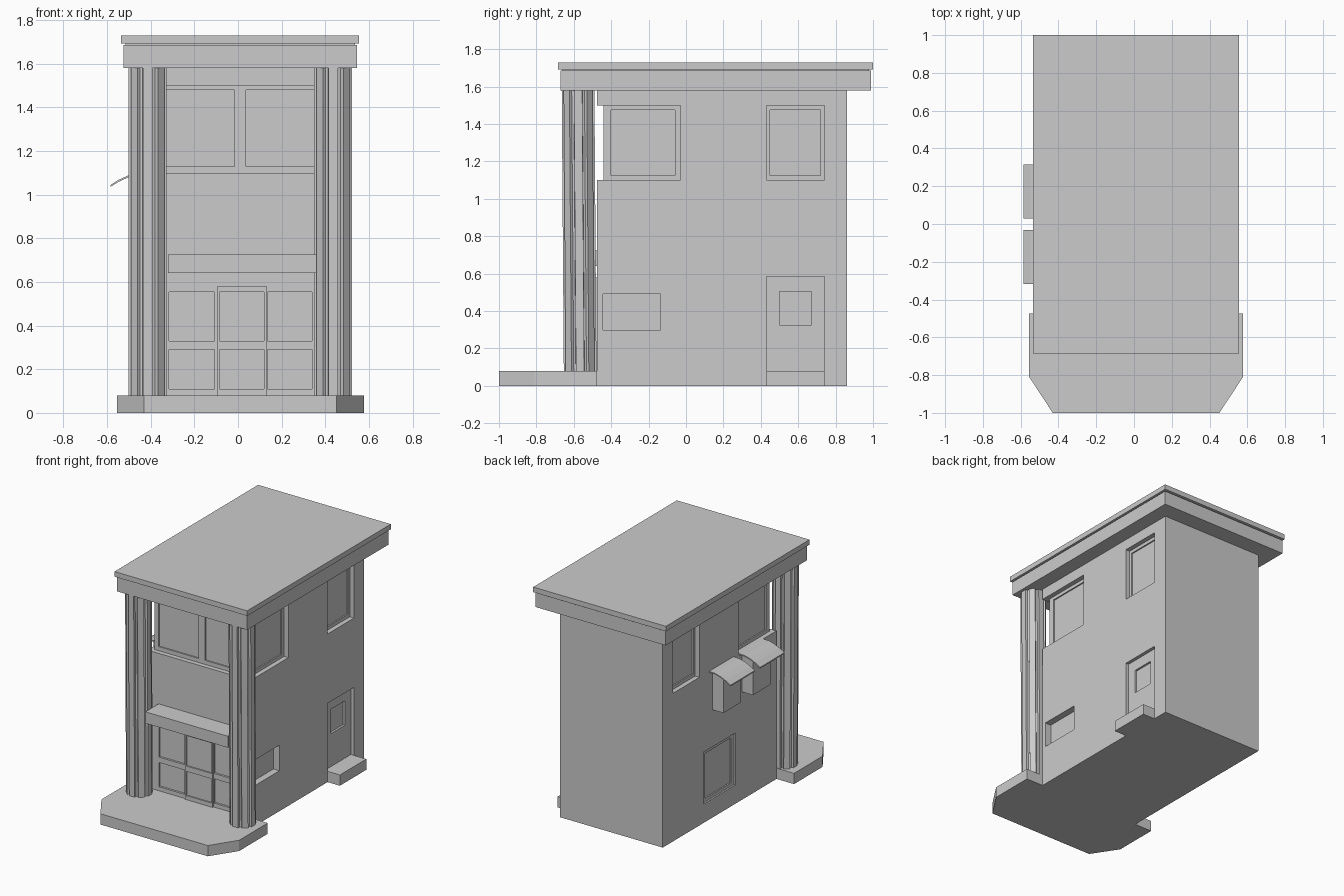
import bpy, bmesh, math

if "Cube" in bpy.data.objects:
    bpy.data.objects.remove(bpy.data.objects["Cube"])

CX = 0.012            # centre line of the building
WL, WR = -0.411, 0.435  # left and right wall faces
FY, BY = -0.475, 0.86   # front and back wall faces


def prism(name, rings):
    """Closed solid lofted between two matching rings of points."""
    bm = bmesh.new()
    a, b = [[bm.verts.new(p) for p in r] for r in rings]
    bm.faces.new(a)
    bm.faces.new(b)
    n = len(a)
    for i in range(n):
        bm.faces.new((a[i], a[(i + 1) % n], b[(i + 1) % n], b[i]))
    bmesh.ops.recalc_face_normals(bm, faces=bm.faces)
    me = bpy.data.meshes.new(name)
    bm.to_mesh(me)
    bm.free()
    ob = bpy.data.objects.new(name, me)
    bpy.context.collection.objects.link(ob)
    return ob


def box(name, x0, x1, y0, y1, z0, z1):
    base = [(x0, y0), (x1, y0), (x1, y1), (x0, y1)]
    return prism(name, [[(x, y, z) for x, y in base] for z in (z0, z1)])


def cut(target, *dims):
    """Carve a box out of the target."""
    tool = box("cutter", *dims)
    tool.hide_render = True
    mod = target.modifiers.new("cut", 'BOOLEAN')
    mod.operation, mod.solver, mod.object = 'DIFFERENCE', 'EXACT', tool
    bpy.context.view_layer.objects.active = target
    bpy.ops.object.modifier_apply(modifier=mod.name)
    bpy.data.objects.remove(tool, do_unlink=True)


def cut_side(side, y0, y1, z0, z1, depth):
    """Recess in the right (1) or left (-1) wall."""
    if side > 0:
        cut(body, WR - depth, WR + 0.1, y0, y1, z0, z1)
    else:
        cut(body, WL - 0.1, WL + depth, y0, y1, z0, z1)


# Main building block
body = box("building_body", WL, WR, FY, BY, 0, 1.58)

# Upper windows: corner band across the front, plus two on each side
cut(body, WL - 0.1, WR + 0.1, FY - 0.1, -0.44, 1.1, 1.5)
for s in (1, -1):
    cut_side(s, FY - 0.1, -0.03, 1.1, 1.5, 0.035)
    cut_side(s, -0.40, -0.06, 1.125, 1.475, 0.045)
    cut_side(s, 0.43, 0.74, 1.1, 1.5, 0.035)
    cut_side(s, 0.45, 0.72, 1.125, 1.475, 0.045)
for x0, x1 in ((-0.345, -0.015), (0.037, 0.367)):
    cut(body, x0, x1, FY - 0.1, -0.43, 1.13, 1.48)

# Right wall: low window and recessed side door with a small pane
cut_side(1, -0.445, -0.135, 0.3, 0.49, 0.05)
cut_side(1, 0.43, 0.74, 0.08, 0.585, 0.025)
cut_side(1, 0.50, 0.67, 0.325, 0.505, 0.04)

# Left wall: framed lower window
cut_side(-1, 0.006, 0.38, 0.14, 0.525, 0.012)
cut_side(-1, 0.04, 0.345, 0.165, 0.5, 0.022)

# Shopfront: door panel and three columns of panes
door = box("front_door", -0.096, 0.132, -0.485, FY, 0.08, 0.58)
for z0, z1 in ((0.11, 0.29), (0.33, 0.555)):
    cut(body, -0.317, -0.107, FY - 0.1, FY + 0.015, z0, z1)
    cut(body, 0.135, 0.34, FY - 0.1, FY + 0.015, z0, z1)
    cut(door, -0.085, 0.12, FY - 0.1, FY + 0.1, z0, z1)

# Canopy over the shopfront
box("front_canopy", -0.32, 0.36, -0.63, FY, 0.64, 0.725)

# Roof: deep fascia, thin shadow gap and top slab
box("roof_fascia", -0.525, 0.545, -0.67, 0.988, 1.58, 1.685)
box("roof_gap", -0.515, 0.535, -0.66, 0.978, 1.685, 1.692)
box("roof_slab", -0.535, 0.555, -0.685, 1.0, 1.692, 1.73)

# Front platform with chamfered corners, and side door step
plat = [(-0.555, FY), (-0.555, -0.81), (-0.43, -1.0),
        (0.452, -1.0), (0.577, -0.81), (0.577, FY)]
prism("front_platform", [[(x, y, z) for x, y in plat] for z in (0, 0.08)])
box("side_step", WR, 0.536, 0.43, 0.74, 0, 0.08)


# Fluted columns, leaning very slightly forward
def column(name, cx):
    prof = []
    for k in range(8):
        for r, off in ((0.075, -18), (0.09, -14), (0.09, 14), (0.075, 18)):
            a = math.radians(45 * k + off)
            prof.append((r * math.cos(a), r * math.sin(a)))
    prism(name, [[(cx + x, cy + y, z) for x, y in prof]
                 for cy, z in ((-0.566, 0.08), (-0.577, 1.58))])


column("left_column", -0.414)
column("right_column", 0.436)

# Left wall: two projecting bays, each under a curved awning
arc = [(WL, 1.092), (-0.46, 1.09), (-0.505, 1.078), (-0.547, 1.059), (-0.585, 1.035)]
outline = arc + [(x, z + 0.009) for x, z in reversed(arc)]
for tag, yc in (("rear", 0.172), ("fore", -0.175)):
    prism(tag + "_awning", [[(x, y, z) for x, z in outline]
                            for y in (yc - 0.143, yc + 0.143)])
    box(tag + "_bay", -0.5, WL, yc - 0.103, yc + 0.103, 0.8, 1.08)
